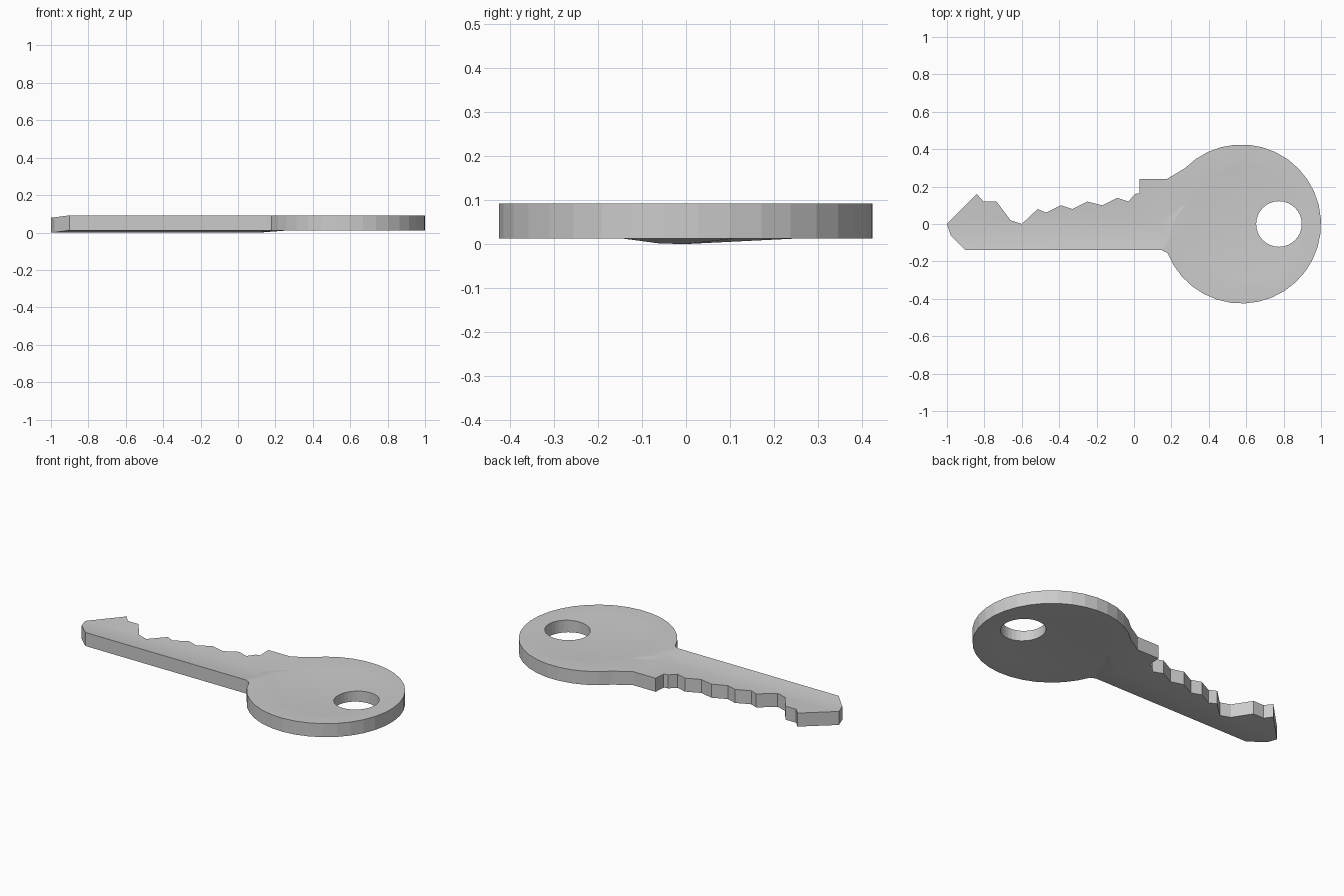
import bpy
import math
from mathutils import Vector
from mathutils.geometry import delaunay_2d_cdt

if "Cube" in bpy.data.objects:
    bpy.data.objects.remove(bpy.data.objects["Cube"], do_unlink=True)

HEAD, HEAD_R = Vector((0.575, 0)), 0.425
HOLE, HOLE_R = Vector((0.775, 0)), 0.122
DISH, DISH_R = Vector((0.6, 0)), 0.34
BOTTOM, TOP, DEPTH = 0.012, 0.092, 0.012


def arc(center, radius, count, start=0.0, sweep=math.tau, closed=True):
    steps = count if closed else count - 1
    return [center + radius * Vector((math.cos(start + sweep * i / steps),
                                      math.sin(start + sweep * i / steps)))
            for i in range(count)]


def ramp(value, stops):
    """Piecewise linear interpolation between (position, amount) stops."""
    for (a, u), (b, v) in zip(stops, stops[1:]):
        if value <= b:
            return u + (v - u) * max(0, value - a) / (b - a)
    return stops[-1][1]


def blade_sag(p):
    # The blade is pressed down along its middle and flattens at the neck
    across = ramp(p.y, [(-0.14, 0), (-0.06, 0.9), (0, 1), (0.23, 0)])
    return DEPTH * across * ramp(p.x, [(0.12, 1), (0.2, 0)])


def dish_sag(p):
    # Shallow hollow in each face of the head
    return 0.011 * max(0, 1 - ((p - DISH).length / DISH_R) ** 2)


# Outline: teeth and tip of the blade, then the round head
teeth = [(0.175, 0.24), (0.03, 0.24), (0.03, 0.165), (0.005, 0.16), (-0.03, 0.12),
         (-0.09, 0.14), (-0.17, 0.10), (-0.25, 0.12), (-0.33, 0.08), (-0.39, 0.10),
         (-0.47, 0.06), (-0.515, 0.08), (-0.6, 0), (-0.66, 0.02), (-0.735, 0.12),
         (-0.805, 0.12), (-0.84, 0.16), (-1, 0), (-0.98, -0.06), (-0.9, -0.14),
         (0.15, -0.14)]
outline = [Vector(p) for p in teeth]
outline += arc(HEAD, HEAD_R, 30, math.radians(201.4), math.radians(294), False)
points, edges = [], []


def add_chain(chain, closed):
    first = len(points)
    points.extend(chain)
    edges.extend((first + i, first + i + 1) for i in range(len(chain) - 1))
    if closed:
        edges.append((len(points) - 1, first))


add_chain(outline, True)
add_chain(arc(HOLE, HOLE_R, 32), True)

# Crease lines of the blade
add_chain([Vector((x, 0)) for x in (-1, -0.6, 0.12, 0.2)], False)
add_chain([Vector((x, -0.06)) for x in (-0.98, 0.12, 0.2)], False)

# Rings that carry the hollow of the head
for radius in (0.34, 0.3, 0.25, 0.19, 0.13, 0.06):
    points += [p for p in arc(DISH, radius, 40 if radius > 0.15 else 20)
               if (p - HOLE).length > HOLE_R + 0.015]

flat, _, tris, *_ = delaunay_2d_cdt(points, edges, [], 1, 1e-5)
tris = [t for t in tris
        if (sum((flat[i] for i in t), Vector((0, 0))) / 3 - HOLE).length > HOLE_R * 0.99]
used = sorted({i for t in tris for i in t})
index = {old: new for new, old in enumerate(used)}
flat = [flat[i] for i in used]
tris = [[index[i] for i in t] for t in tris]
n = len(flat)

# Upper skin, lower skin and the walls between them
verts = [(p.x, p.y, TOP - blade_sag(p) - dish_sag(p)) for p in flat]
verts += [(p.x, p.y, BOTTOM - blade_sag(p) + dish_sag(p)) for p in flat]
faces = tris + [[i + n for i in reversed(t)] for t in tris]
directed = {(t[k], t[(k + 1) % 3]) for t in tris for k in range(3)}
faces += [[b, a, a + n, b + n] for a, b in sorted(directed) if (b, a) not in directed]

mesh = bpy.data.meshes.new("key")
mesh.from_pydata(verts, [], faces)
mesh.update()
key = bpy.data.objects.new("key", mesh)
bpy.context.collection.objects.link(key)

# Plain grey metal
steel = bpy.data.materials.new("grey_metal")
steel.use_nodes = True
color = (0.6, 0.6, 0.6, 1)
steel.diffuse_color = color
steel.node_tree.nodes["Principled BSDF"].inputs["Base Color"].default_value = color
mesh.materials.append(steel)

# Soft faces, crisp rim and facets
bpy.ops.object.select_all(action='DESELECT')
key.select_set(True)
bpy.context.view_layer.objects.active = key
bpy.ops.object.shade_smooth_by_angle(angle=math.radians(8))
